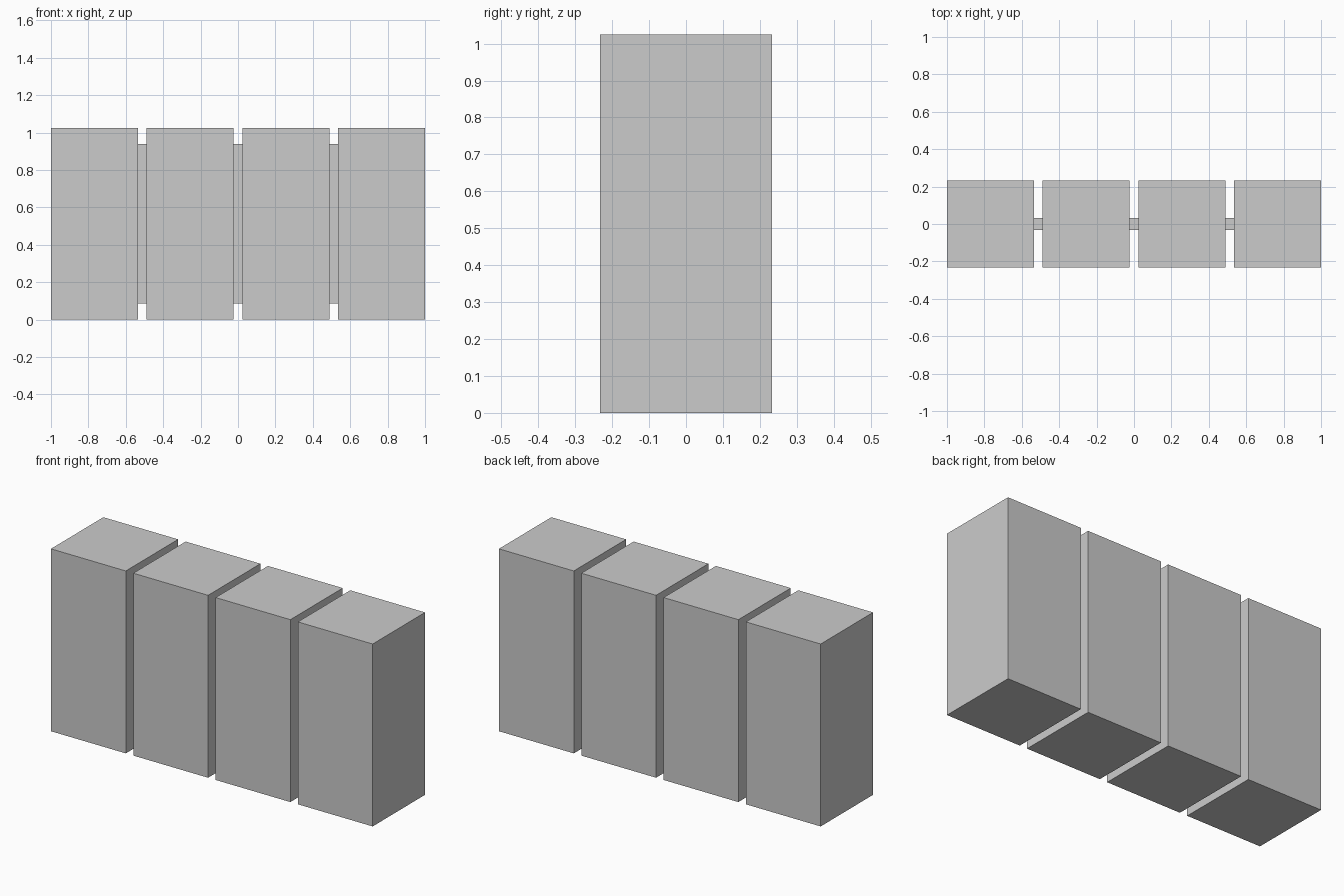
import bpy

if "Cube" in bpy.data.objects:
    bpy.data.objects.remove(bpy.data.objects["Cube"])

W = 0.465            # block width and depth
H = 1.025            # block height
PITCH = (2 - W) / 3  # spacing between block centres
GAP = PITCH - W


def box(name, size, centre):
    bpy.ops.mesh.primitive_cube_add(size=1, location=centre)
    ob = bpy.context.object
    ob.name = name
    ob.scale = size
    bpy.ops.object.transform_apply(location=False, rotation=False, scale=True)
    return ob


# Four upright blocks in a row
for i in range(4):
    box(f"block_{i + 1}", (W, W, H), ((i - 1.5) * PITCH, 0, H / 2))

# Thin webs joining neighbouring blocks
for i in range(3):
    box(f"connecting_web_{i + 1}", (GAP, 0.064, 0.853), ((i - 1) * PITCH, 0, 0.514))
